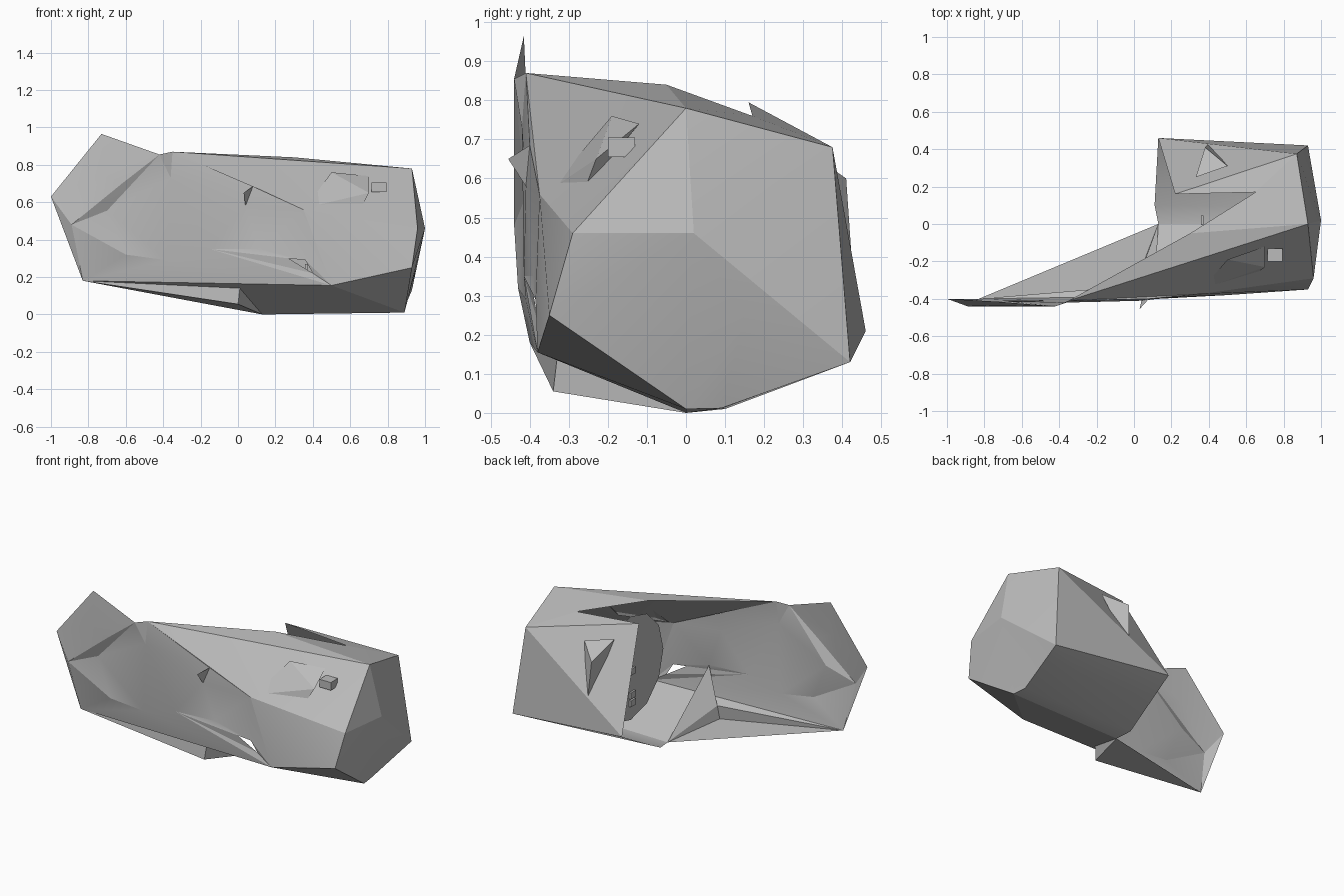
import bpy
import bmesh
from math import radians, cos, sin, pi
from mathutils import Vector

cube = bpy.data.objects.get("Cube")
if cube:
    bpy.data.objects.remove(cube, do_unlink=True)

grey = bpy.data.materials.new("dull_grey")
grey.use_nodes = True
tone = (0.5, 0.5, 0.5, 1)
grey.diffuse_color = tone
shader = next(n for n in grey.node_tree.nodes if n.type == "BSDF_PRINCIPLED")
shader.inputs["Base Color"].default_value = tone
shader.inputs["Roughness"].default_value = 0.8

core = Vector((0.3, 0.05, 0.42))


def sheet(name, *faces):
    """Thin torn sheet from polygons that share corners, turned outward."""
    bm = bmesh.new()
    made = {}
    for corners in faces:
        for c in corners:
            if tuple(c) not in made:
                made[tuple(c)] = bm.verts.new(c)
        face = bm.faces.new([made[tuple(c)] for c in corners])
        face.normal_update()
        if face.normal.dot(face.calc_center_median() - core) < 0:
            face.normal_flip()
    bmesh.ops.triangulate(bm, faces=[f for f in bm.faces if len(f.verts) > 3])
    mesh = bpy.data.meshes.new(name)
    bm.to_mesh(mesh)
    bm.free()
    mesh.materials.append(grey)
    obj = bpy.data.objects.new(name, mesh)
    bpy.context.collection.objects.link(obj)
    bpy.ops.object.select_all(action="DESELECT")
    obj.select_set(True)
    bpy.context.view_layer.objects.active = obj
    bpy.ops.object.shade_smooth_by_angle(angle=radians(15))


def fan(tip, rim, closed=False):
    pairs = list(zip(rim, rim[1:]))
    if closed:
        pairs.append((rim[-1], rim[0]))
    return [(tip, a, b) for a, b in pairs]


def P(x, y, z):
    return Vector((x, y, z))


# Corners of the end cap
cap_top = P(0.93, 0, 0.78)
cap_side = P(0.96, -0.29, 0.46)
cap_front = P(0.93, -0.35, 0.25)
cap_low = P(0.89, 0, 0.01)
cap_low_rear = P(0.88, 0.09, 0.012)
cap_rear_low = P(0.93, 0.42, 0.13)
cap_rear_top = P(0.87, 0.375, 0.68)
cap_middle = P(1, 0.02, 0.46)
cap_dent = P(0.95, 0.15, 0.24)

# Corners of the main shell
ridge = P(-0.35, -0.41, 0.87)
tear_top = P(0.3, -0.05, 0.84)
tear_mid = P(0.65, 0.17, 0.76)
flap_tip = P(0.22, 0.16, 0.795)
rear_low = P(0.13, 0.46, 0.21)
floor_edge = P(0.11, 0.1, 0.01)
floor_tip = P(0.13, 0, 0)
knee = P(0.35, -0.375, 0.56)
shin = P(0.5, -0.38, 0.155)

# Corners of the torn front plate
spike = P(-0.73, -0.415, 0.965)
tip = P(-1, -0.4, 0.63)
foot = P(-0.83, -0.4, 0.18)
notch = P(-0.42, -0.44, 0.855)
brow = P(-0.62, -0.44, 0.7)
fold = P(-0.7, -0.41, 0.555)
fold_out = P(-0.89, -0.44, 0.48)
crease = P(-0.72, -0.435, 0.75)
pocket = P(-0.36, -0.42, 0.73)
belly = P(-0.38, -0.41, 0.29)
bulge = P(-0.6, -0.43, 0.32)
dent = P(0.04, -0.41, 0.58)
dent_top = P(0.08, -0.4, 0.685)
curl = P(0.03, -0.455, 0.65)
lip = P(-0.15, -0.415, 0.35)
inner_fold = P(0.11, -0.39, 0.35)
hole_left = P(0.27, -0.39, 0.3)
hole_right = P(0.36, -0.385, 0.29)
hole_low = P(0.4, -0.375, 0.22)
under = P(0.01, -0.33, 0.14)
keel = P(0, -0.34, 0.055)

sheet("end_cap",
      *fan(cap_middle, [cap_low, cap_front, cap_side, cap_top, cap_rear_top, cap_rear_low,
                        cap_dent, cap_low]),
      *fan(cap_dent, [cap_rear_low, cap_low_rear, cap_low]))

sheet("upper_front_panel",
      (ridge, dent_top, knee), (ridge, knee, cap_top),
      (knee, cap_side, cap_top), (knee, cap_front, cap_side),
      (knee, shin, cap_front))

sheet("top_panel",
      (ridge, tear_top, cap_top), (tear_top, tear_mid, cap_top),
      (tear_mid, cap_rear_top, cap_top))

sheet("rear_panel",
      (flap_tip, tear_mid, cap_rear_top), (flap_tip, cap_rear_top, rear_low),
      (rear_low, cap_rear_top, cap_rear_low))

sheet("floor_panel",
      (floor_tip, floor_edge, cap_low_rear, cap_low), (floor_edge, rear_low, cap_rear_low),
      (floor_edge, cap_rear_low, cap_low_rear))

sheet("lower_front_panel",
      (floor_tip, cap_low, shin), (shin, cap_low, cap_front),
      (floor_tip, shin, under))

sheet("torn_front_plate",
      (tip, spike, crease), (tip, crease, fold_out), (crease, brow, fold_out),
      (spike, notch, crease), (crease, notch, brow),
      (notch, brow, fold), (brow, fold_out, fold),
      (notch, fold, pocket), (notch, ridge, pocket), (pocket, ridge, dent_top),
      (pocket, dent_top, dent), (pocket, fold, belly), (pocket, belly, lip),
      (pocket, lip, dent), (tip, fold_out, foot),
      *fan(bulge, [foot, fold_out, fold, belly, foot]),
      (dent_top, knee, dent), (dent, knee, inner_fold), (dent, inner_fold, lip),
      (knee, hole_right, inner_fold), (inner_fold, hole_right, hole_left),
      (lip, inner_fold, hole_left), (lip, hole_left, hole_low),
      (lip, hole_low, shin), (belly, lip, shin), (foot, belly, shin),
      (hole_right, shin, hole_low), (knee, shin, hole_right))

sheet("lower_flap",
      (foot, keel, floor_tip), (foot, under, keel), (under, floor_tip, keel),
      (foot, shin, under))
sheet("inner_web", (under, inner_fold, floor_tip))

# Curled sliver beside the tear
sheet("dent_curl", (dent, dent_top, curl))

# Inner bulkhead
sheet("inner_bulkhead",
      [P(0.37, 0.03 + 0.33 * cos(i * pi / 6), 0.42 + 0.33 * sin(i * pi / 6))
       for i in range(12)])

# Pulled-out tents of metal on the front and the back
sheet("front_tent", *fan(P(0.7, -0.23, 0.65),
      [P(0.36, -0.35, 0.57), P(0.5, -0.19, 0.76), P(0.7, -0.12, 0.74),
       P(0.66, -0.26, 0.57)], closed=True))
sheet("rear_tent", *fan(P(0.38, 0.41, 0.6),
      [P(0.33, 0.25, 0.7), P(0.5, 0.31, 0.67), P(0.4, 0.43, 0.31)], closed=True))


def block(name, centre, size):
    lo, hi = Vector(centre) - Vector(size) / 2, Vector(centre) + Vector(size) / 2
    rings = [[P(lo.x, lo.y, z), P(hi.x, lo.y, z), P(hi.x, hi.y, z), P(lo.x, hi.y, z)]
             for z in (lo.z, hi.z)]
    sides = [(rings[0][i], rings[0][i - 1], rings[1][i - 1], rings[1][i]) for i in range(4)]
    sheet(name, *rings, *sides)


# Small fittings
block("front_fitting", (0.755, -0.165, 0.68), (0.08, 0.07, 0.05))
for i, height in enumerate((0.2, 0.25, 0.4)):
    block(f"bulkhead_fitting_{i}", (0.365, 0.02, height), (0.015, 0.05, 0.04))
